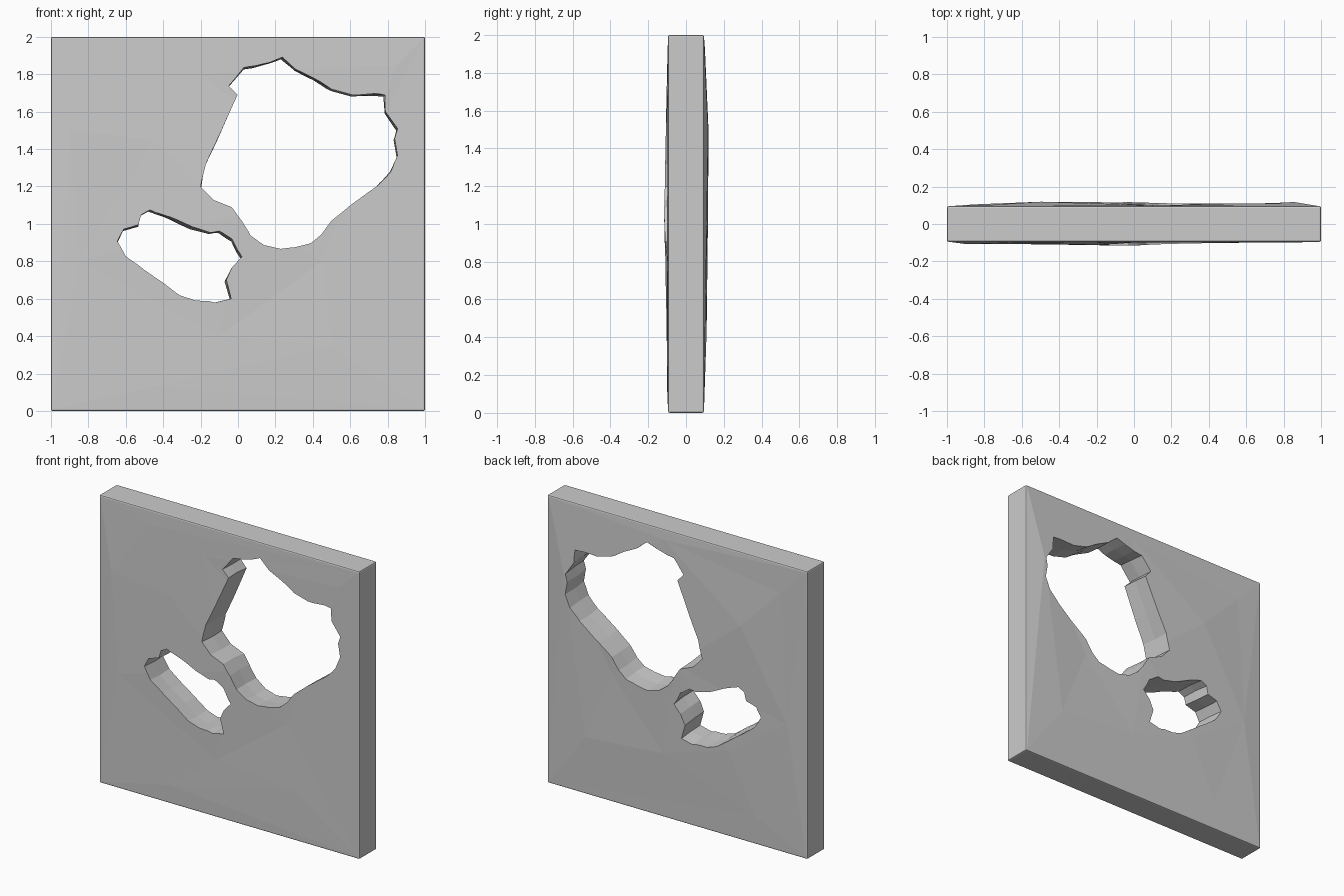
import bpy, bmesh, random
from mathutils import Vector
from mathutils.geometry import delaunay_2d_cdt

random.seed(4)
if "Cube" in bpy.data.objects:
    bpy.data.objects.remove(bpy.data.objects["Cube"])

stone = bpy.data.materials.new("plain grey stone")
stone.use_nodes = True
grey = (0.6, 0.6, 0.6, 1)
stone.diffuse_color = grey
stone.node_tree.nodes["Principled BSDF"].inputs["Base Color"].default_value = grey


def finish(name, bm):
    bmesh.ops.recalc_face_normals(bm, faces=bm.faces[:])
    mesh = bpy.data.meshes.new(name)
    bm.to_mesh(mesh)
    bm.free()
    obj = bpy.data.objects.new(name, mesh)
    bpy.context.collection.objects.link(obj)
    mesh.materials.append(stone)
    return obj


# Uneven high points on each broad face: x, z, depth
FRONT = [(-.6, 1.9, .098), (-.9, 1.5, .107), (-.45, 1.45, .107), (-.2, 1.8, .1),
         (0, 1.05, .116), (-.85, .8, .105), (-.45, .13, .1), (-.1, .4, .101),
         (.45, .8, .099), (.5, .35, .101), (.85, 1.85, .099), (.6, 1.2, .1)]
BACK = [(-.5, 1.5, .119), (-.8, 1.8, .1), (-.85, .9, .105), (-.4, .6, .112),
        (0, 1.1, .117), (.1, .45, .109), (.5, .9, .104), (.86, 1.5, .117),
        (.7, .4, .108), (.1, 1.93, .1), (-.6, .2, .1)]

# Bevelled slab
bm = bmesh.new()
bmesh.ops.create_cube(bm, size=1)
for v in bm.verts:
    v.co = (v.co.x * 2, v.co.y * .19, v.co.z * 2 + 1)
bmesh.ops.bevel(bm, geom=bm.edges[:], offset=.009, segments=2, profile=.5, affect='EDGES')

# Broad faces become shallow irregular facets
for sign, points in ((-1, FRONT), (1, BACK)):
    face = max(bm.faces, key=lambda f: f.normal.y * sign * f.calc_area())
    rim = list(face.verts)
    verts = rim + [bm.verts.new((x, sign * d, z)) for x, z, d in points]
    bm.faces.remove(face)
    flat = [Vector((v.co.x, v.co.z)) for v in verts]
    edges = [(i, (i + 1) % len(rim)) for i in range(len(rim))]
    result = delaunay_2d_cdt(flat, edges, [], 1, 1e-5)
    for tri in result[2]:
        bm.faces.new([verts[result[3][i][0]] for i in tri])
slab = finish("broken_wall_panel", bm)

# Outlines of the two ragged holes: x, z
LARGE = [(.03, 1.84), (.1, 1.85), (.17, 1.865), (.24, 1.895), (.31, 1.83), (.41, 1.78),
         (.5, 1.72), (.61, 1.69), (.73, 1.70), (.785, 1.69), (.79, 1.6), (.855, 1.51),
         (.84, 1.46), (.855, 1.37), (.82, 1.28), (.75, 1.21), (.6, 1.1), (.5, 1.02),
         (.45, .95), (.39, .90), (.31, .88), (.23, .87), (.14, .89), (.07, .94),
         (.02, 1.02), (-.03, 1.09), (-.13, 1.13), (-.2, 1.2), (-.17, 1.32),
         (-.09, 1.49), (0, 1.69), (-.05, 1.74)]
SMALL = [(-.47, 1.075), (-.36, 1.04), (-.24, .985), (-.15, .955), (-.1, .965), (-.03, .92),
         (0, .86), (.02, .825), (-.03, .77), (-.06, .7), (-.035, .6), (-.12, .58),
         (-.16, .59), (-.23, .595), (-.31, .62), (-.4, .69), (-.5, .76), (-.6, .83),
         (-.645, .91), (-.61, .975), (-.53, 1.0), (-.515, 1.05)]


def cut_hole(name, outline):
    bm = bmesh.new()
    rings = []
    for y, shift, rough in ((-.15, 0, 0), (0, .007, .008), (.15, .014, .004)):
        rings.append([bm.verts.new((x - shift * .7 + random.uniform(-rough, rough), y,
                                    z - shift + random.uniform(-rough, rough)))
                      for x, z in outline])
    n = len(outline)
    for a, b in zip(rings, rings[1:]):
        for i in range(n):
            j = (i + 1) % n
            bm.faces.new((a[i], a[j], b[j], b[i]))
    caps = [bm.faces.new(rings[0]), bm.faces.new(rings[-1][::-1])]
    bmesh.ops.triangulate(bm, faces=caps)
    cutter = finish(name, bm)
    cutter.hide_render = True
    mod = slab.modifiers.new(name, 'BOOLEAN')
    mod.operation = 'DIFFERENCE'
    mod.solver = 'EXACT'
    mod.object = cutter
    bpy.context.view_layer.objects.active = slab
    bpy.ops.object.modifier_apply(modifier=mod.name)
    bpy.data.objects.remove(cutter)


cut_hole("large_hole_cutter", LARGE)
cut_hole("small_hole_cutter", SMALL)
